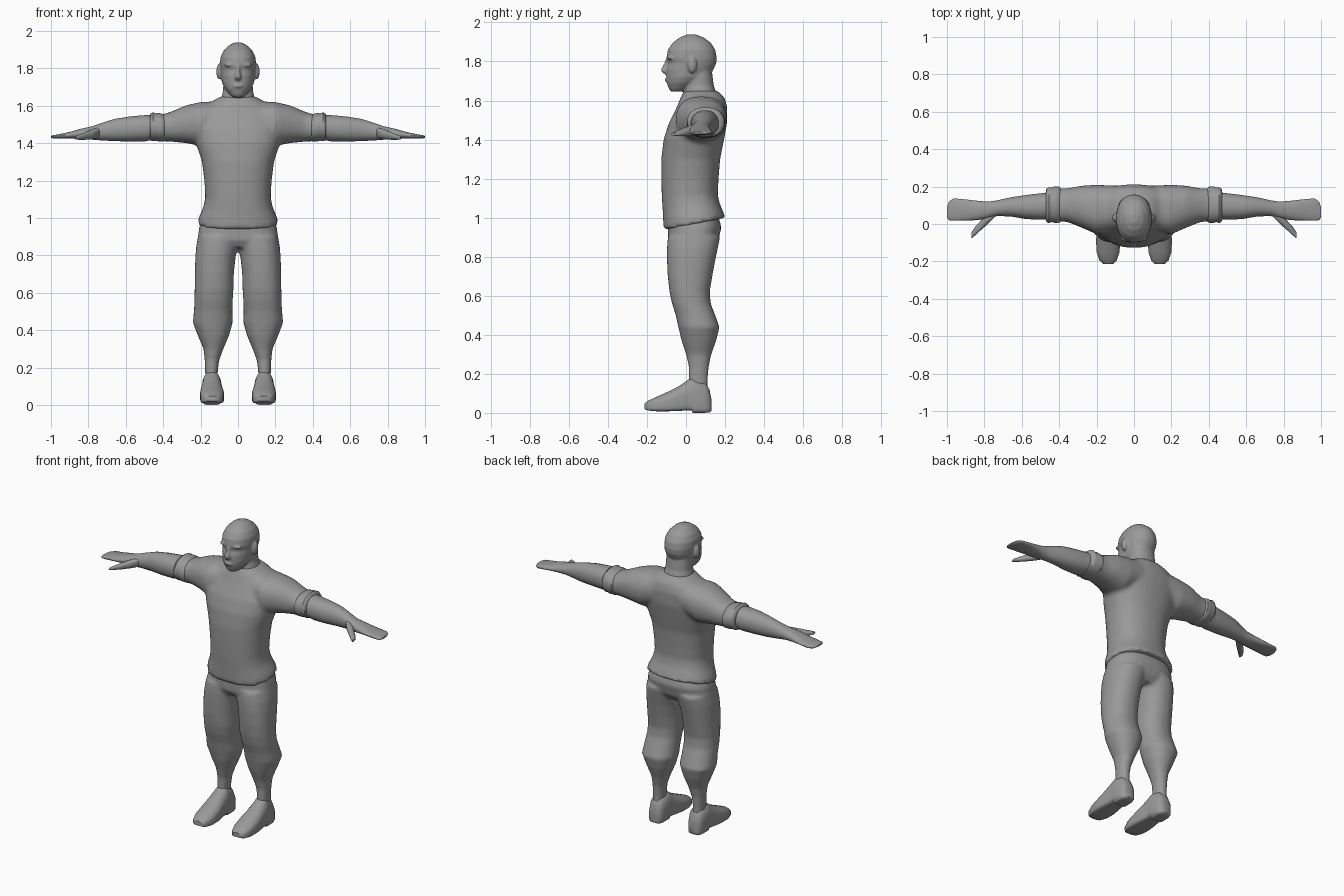
import bpy, bmesh, math
from mathutils import Vector

grey = bpy.data.materials.new("plain_grey")
grey.diffuse_color = (0.32, 0.32, 0.32, 1)


def curve_point(i, n, p, flat):
    """Point on a rounded outline; the lower half can be made squarer."""
    a = 2 * math.pi * (i + 0.5) / n
    c, s = math.cos(a), math.sin(a)
    q = 6 if (flat and s < 0) else p
    return (math.copysign(abs(c) ** (2 / q), c), math.copysign(abs(s) ** (2 / q), s))


def loft(bm, axis, sections, n=20, p=2.2, flat=False, side=1, tilts=None):
    """Skin sections (position, u0, u1, v0, v1) across the given axis."""
    rings = []
    for k, (t, u0, u1, v0, v1) in enumerate(sections):
        ring = []
        for i in range(n):
            a, b = curve_point(i, n, p, flat)
            u = (u0 + u1) / 2 + a * (u1 - u0) / 2
            v = (v0 + v1) / 2 + b * (v1 - v0) / 2
            tt = t + (tilts[k] * b if tilts else 0)
            co = {"x": (tt, u, v), "y": (u, tt, v), "z": (u, v, tt)}[axis]
            ring.append(bm.verts.new((co[0] * side, co[1], co[2])))
        rings.append(ring)
    for r0, r1 in zip(rings, rings[1:]):
        for i in range(n):
            j = (i + 1) % n
            bm.faces.new((r0[i], r0[j], r1[j], r1[i]))
    bm.faces.new(rings[0])
    bm.faces.new(rings[-1])


def finish(name, bm, voxel=0, smooth=0, angle=50):
    """Turn a bmesh into a shaded object, optionally fusing its pieces."""
    bmesh.ops.recalc_face_normals(bm, faces=bm.faces)
    me = bpy.data.meshes.new(name)
    bm.to_mesh(me)
    bm.free()
    me.materials.append(grey)
    ob = bpy.data.objects.new(name, me)
    bpy.context.collection.objects.link(ob)
    if voxel:
        m = ob.modifiers.new("fuse", "REMESH")
        m.mode = "VOXEL"
        m.voxel_size = voxel
        m.use_smooth_shade = True
        m = ob.modifiers.new("soften", "SMOOTH")
        m.factor = 0.5
        m.iterations = smooth
    else:
        bpy.ops.object.select_all(action="DESELECT")
        ob.select_set(True)
        bpy.context.view_layer.objects.active = ob
        bpy.ops.object.shade_smooth_by_angle(angle=math.radians(angle))
    return ob


def ball(bm, centre, size):
    made = bmesh.ops.create_uvsphere(bm, u_segments=16, v_segments=10, radius=1)
    for v in made["verts"]:
        v.co = Vector(centre) + Vector([v.co[i] * size[i] for i in range(3)])


# Shirt: body with a hem dipping at the front, fused with both sleeves
bm = bmesh.new()
body = [(0.968, -0.215, 0.215, -0.115, 0.203), (1.0, -0.21, 0.21, -0.117, 0.195),
        (1.06, -0.185, 0.185, -0.12, 0.172), (1.11, -0.175, 0.175, -0.124, 0.163),
        (1.2, -0.18, 0.18, -0.127, 0.167), (1.3, -0.193, 0.193, -0.127, 0.175),
        (1.4, -0.225, 0.225, -0.115, 0.195), (1.48, -0.245, 0.245, -0.09, 0.21),
        (1.56, -0.22, 0.22, -0.05, 0.212), (1.61, -0.16, 0.16, -0.03, 0.2),
        (1.65, -0.095, 0.095, -0.012, 0.165)]
loft(bm, "z", body, n=32, p=2.3, tilts=[0.032, 0.02, 0.015, 0.01] + [0] * 7)
sleeve = [(0.08, -0.03, 0.205, 1.44, 1.625), (0.2, -0.055, 0.21, 1.385, 1.62),
          (0.28, -0.02, 0.205, 1.4, 1.602), (0.36, 0.012, 0.19, 1.408, 1.567),
          (0.42, 0.012, 0.19, 1.41, 1.55)]
for s in (1, -1):
    loft(bm, "x", sleeve, n=24, p=2.3, side=s)
finish("shirt", bm, 0.013, 4)

# Rolled sleeve cuffs
cuff = [(0.385, 0.02, 0.18, 1.42, 1.54), (0.398, 0.006, 0.2, 1.408, 1.556),
        (0.425, 0.004, 0.202, 1.408, 1.562), (0.44, 0.01, 0.196, 1.412, 1.56),
        (0.455, 0.004, 0.198, 1.41, 1.566), (0.468, 0.01, 0.19, 1.413, 1.558),
        (0.472, 0.025, 0.17, 1.425, 1.54)]
for s, label in ((1, "left"), (-1, "right")):
    bm = bmesh.new()
    loft(bm, "x", cuff, side=s)
    finish(label + "_cuff", bm)

    # Forearm, flat mitten hand and thumb
    bm = bmesh.new()
    arm = [(0.44, 0.025, 0.17, 1.42, 1.55), (0.5, 0.022, 0.165, 1.408, 1.55),
           (0.58, 0.026, 0.155, 1.408, 1.543), (0.66, 0.04, 0.143, 1.41, 1.53),
           (0.73, 0.042, 0.127, 1.414, 1.508), (0.78, 0.03, 0.12, 1.418, 1.49),
           (0.84, 0.02, 0.125, 1.422, 1.477), (0.9, 0.018, 0.132, 1.424, 1.46),
           (0.965, 0.017, 0.138, 1.424, 1.446), (0.99, 0.02, 0.12, 1.425, 1.442),
           (1.0, 0.035, 0.09, 1.428, 1.438)]
    loft(bm, "x", arm, side=s)
    thumb = [(0.74, 0.04, 0.08, 1.43, 1.485), (0.78, 0.0, 0.065, 1.42, 1.475),
             (0.82, -0.035, 0.018, 1.417, 1.458), (0.85, -0.063, -0.015, 1.417, 1.445),
             (0.87, -0.078, -0.045, 1.42, 1.435)]
    loft(bm, "x", thumb, n=12, side=s)
    finish(label + "_arm", bm)

    # Shoe with flat sole and a slightly lower heel
    bm = bmesh.new()
    shoe = [(-0.213, 0.11, 0.165, 0.02, 0.048), (-0.195, 0.092, 0.185, 0.012, 0.062),
            (-0.15, 0.077, 0.2, 0.008, 0.083), (-0.09, 0.074, 0.203, 0.008, 0.11),
            (-0.04, 0.08, 0.2, 0.01, 0.135), (0.01, 0.087, 0.193, 0.012, 0.17),
            (0.03, 0.088, 0.192, 0.012, 0.182), (0.034, 0.088, 0.192, 0, 0.184),
            (0.095, 0.09, 0.19, 0, 0.165), (0.12, 0.1, 0.18, 0.002, 0.12),
            (0.13, 0.115, 0.165, 0.01, 0.07)]
    loft(bm, "y", shoe, n=24, p=2.1, flat=True, side=s)
    finish(label + "_shoe", bm, angle=45)

# Trousers: hips fused with two legs that narrow to the ankles
bm = bmesh.new()
hips = [(0.84, -0.19, 0.19, -0.07, 0.135), (0.88, -0.217, 0.217, -0.094, 0.165),
        (0.95, -0.208, 0.208, -0.094, 0.182), (1.03, -0.18, 0.18, -0.09, 0.16)]
loft(bm, "z", hips, n=28, p=2.5)
leg = [(0.12, 0.108, 0.174, 0.015, 0.112), (0.18, 0.108, 0.176, 0.014, 0.112),
       (0.24, 0.1, 0.178, 0.014, 0.117), (0.3, 0.078, 0.185, 0.0, 0.13),
       (0.37, 0.048, 0.215, -0.023, 0.155), (0.44, 0.028, 0.242, -0.04, 0.172),
       (0.5, 0.03, 0.236, -0.053, 0.15), (0.56, 0.028, 0.233, -0.072, 0.127),
       (0.62, 0.024, 0.232, -0.085, 0.122), (0.7, 0.022, 0.231, -0.094, 0.135),
       (0.78, 0.014, 0.229, -0.098, 0.15), (0.84, 0.002, 0.225, -0.098, 0.163),
       (0.9, -0.01, 0.215, -0.094, 0.175)]
for s in (1, -1):
    loft(bm, "z", leg, n=24, p=2.2, side=s)
finish("trousers", bm, 0.011, 3)

# Head: skull, jaw, neck, nose, brow, lips and ears fused together
bm = bmesh.new()
skull = [(1.645, -0.028, 0.028, -0.076, -0.02), (1.66, -0.045, 0.045, -0.088, 0.02),
         (1.69, -0.07, 0.07, -0.098, 0.07), (1.72, -0.085, 0.085, -0.101, 0.115),
         (1.76, -0.091, 0.091, -0.101, 0.142), (1.79, -0.094, 0.094, -0.092, 0.155),
         (1.82, -0.097, 0.097, -0.1, 0.158), (1.86, -0.094, 0.094, -0.093, 0.15),
         (1.895, -0.077, 0.077, -0.07, 0.128), (1.922, -0.05, 0.05, -0.035, 0.092),
         (1.938, -0.018, 0.018, 0.005, 0.052)]
loft(bm, "z", skull, n=28, p=2.15)
neck = [(1.58, -0.11, 0.11, -0.015, 0.18), (1.64, -0.09, 0.09, -0.012, 0.155),
        (1.68, -0.08, 0.08, -0.004, 0.142), (1.76, -0.078, 0.078, 0.0, 0.132)]
loft(bm, "z", neck, n=24)
nose = [(1.735, -0.012, 0.012, -0.112, -0.07), (1.748, -0.021, 0.021, -0.127, -0.07),
        (1.762, -0.017, 0.017, -0.129, -0.07), (1.79, -0.011, 0.011, -0.112, -0.07),
        (1.815, -0.012, 0.012, -0.104, -0.07)]
loft(bm, "z", nose, n=12, p=2)
ball(bm, (0, -0.092, 1.705), (0.03, 0.017, 0.012))
for s in (1, -1):
    ball(bm, (0.04 * s, -0.078, 1.818), (0.033, 0.018, 0.01))
    ball(bm, (0.1 * s, 0.032, 1.782), (0.016, 0.024, 0.042))
finish("head", bm, 0.006, 3)
